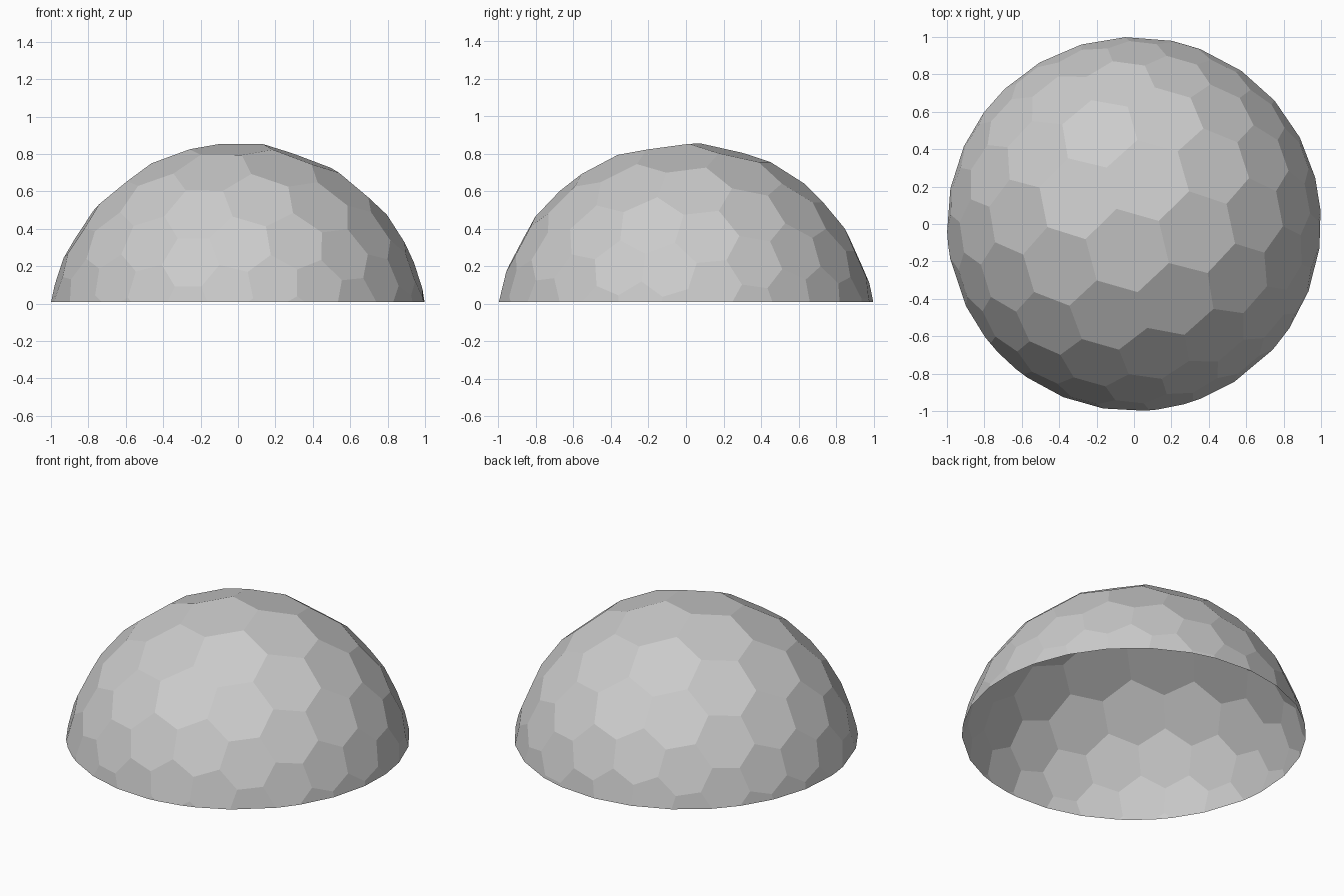
import bpy, bmesh
from math import sin, cos, pi, radians, sqrt, hypot

if "Cube" in bpy.data.objects:
    bpy.data.objects.remove(bpy.data.objects["Cube"])

SPACING = 0.202               # hexagon spacing in the flat lattice
CENTRE = (-0.018, -0.073)     # lattice centre (the hexagon nearest the crown)
TILT = radians(14)            # lattice rotation
RADIUS, BASE = 1.0125, -0.15  # sphere radius and height of its centre
RIM = 0.01                    # height of the trimmed rim


def to_dome(u, v):
    """Project a flat point stereographically on the sphere."""
    d = 1 + u * u + v * v
    return (RADIUS * 2 * u / d, RADIUS * 2 * v / d, BASE + RADIUS * (2 - d) / d)


# Hexagonal panels: regular honeycomb wrapped over the dome
bm = bmesh.new()
n = 9
for i in range(-n, n + 1):
    for j in range(-n, n + 1):
        cu = CENTRE[0] + SPACING * (i * cos(TILT) + j * cos(TILT + pi / 3))
        cv = CENTRE[1] + SPACING * (i * sin(TILT) + j * sin(TILT + pi / 3))
        if hypot(cu, cv) > 1.15:
            continue
        ring = []
        for k in range(6):
            a = TILT + pi / 6 + k * pi / 3
            r = SPACING / sqrt(3)
            ring.append(bm.verts.new(to_dome(cu + r * cos(a), cv + r * sin(a))))
        bm.faces.new(ring)
bmesh.ops.remove_doubles(bm, verts=bm.verts, dist=0.001)

# Open rim: trim near the ground and round it out to radius 1
bmesh.ops.bisect_plane(bm, geom=bm.verts[:] + bm.edges[:] + bm.faces[:],
                       plane_co=(0, 0, RIM), plane_no=(0, 0, 1), clear_inner=True)
for v in bm.verts:
    if abs(v.co.z - RIM) < 1e-4:
        v.co.xy = v.co.xy.normalized()
bm.normal_update()

mesh = bpy.data.meshes.new("honeycomb_dome")
bm.to_mesh(mesh)
bm.free()
dome = bpy.data.objects.new("honeycomb_dome", mesh)
bpy.context.collection.objects.link(dome)
